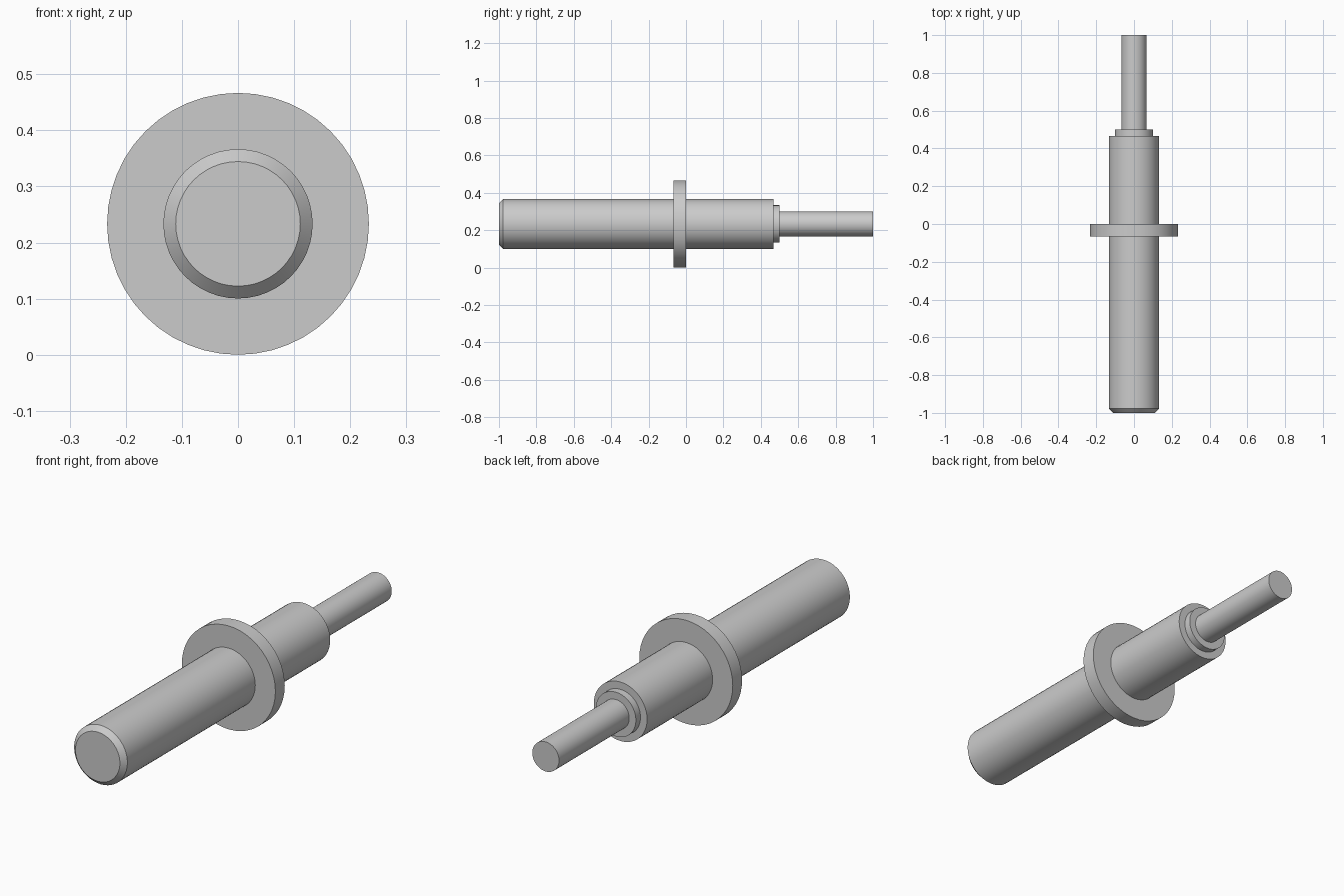
import bpy
import bmesh
from math import cos, sin, tau, radians

cube = bpy.data.objects.get("Cube")
if cube:
    bpy.data.objects.remove(cube, do_unlink=True)

# Single plain metal colour
metal = bpy.data.materials.new("light grey metal")
metal.use_nodes = True
grey = (0.6, 0.6, 0.6, 1)
metal.diffuse_color = grey
metal.node_tree.nodes["Principled BSDF"].inputs["Base Color"].default_value = grey

SIDES = 48
BODY, FLANGE, COLLAR, PIN = 0.133, 0.2333, 0.1, 0.0667
AXIS_Z = FLANGE


def turned_part(name, profile):
    """Revolve (radius, y) points, front to back, around the long axis."""
    bm = bmesh.new()
    rings = []
    for r, y in profile:
        if r == 0:
            rings.append([bm.verts.new((0, y, AXIS_Z))] * SIDES)
        else:
            rings.append([bm.verts.new((r * cos(tau * i / SIDES), y,
                                        AXIS_Z + r * sin(tau * i / SIDES)))
                          for i in range(SIDES)])
    for a, b in zip(rings, rings[1:]):
        for i in range(SIDES):
            j = (i + 1) % SIDES
            # Drop the repeated vertex where a ring closes on the axis
            bm.faces.new(list(dict.fromkeys((a[i], a[j], b[j], b[i]))))
    bm.normal_update()
    # Every part is seen from outside, so the walls must face away from the axis
    wall = max(bm.faces, key=lambda f: abs(f.normal.x))
    if wall.normal.x * wall.calc_center_median().x < 0:
        bmesh.ops.reverse_faces(bm, faces=bm.faces[:])
    mesh = bpy.data.meshes.new(name)
    bm.to_mesh(mesh)
    bm.free()
    mesh.materials.append(metal)
    obj = bpy.data.objects.new(name, mesh)
    bpy.context.collection.objects.link(obj)
    return obj


# Long shaft with a chamfered front end, running up to the flange
parts = [turned_part("front_shaft", [(0, -1), (0.111, -1), (BODY, -0.978), (BODY, -0.0667)])]
# Thin round flange around the shaft
parts.append(turned_part("flange", [(BODY, -0.0667), (FLANGE, -0.0667), (FLANGE, 0), (BODY, 0)]))
# Shorter shaft behind the flange
parts.append(turned_part("rear_shaft", [(BODY, 0), (BODY, 0.467), (COLLAR, 0.467)]))
# Small step between shaft and pin
parts.append(turned_part("collar", [(COLLAR, 0.467), (COLLAR, 0.5), (PIN, 0.5)]))
# Slim pin at the back
parts.append(turned_part("rear_pin", [(PIN, 0.5), (PIN, 1), (0, 1)]))

# Smooth round walls, crisp edges
bpy.ops.object.select_all(action="DESELECT")
for part in parts:
    part.select_set(True)
bpy.context.view_layer.objects.active = parts[0]
bpy.ops.object.shade_smooth_by_angle(angle=radians(30))
